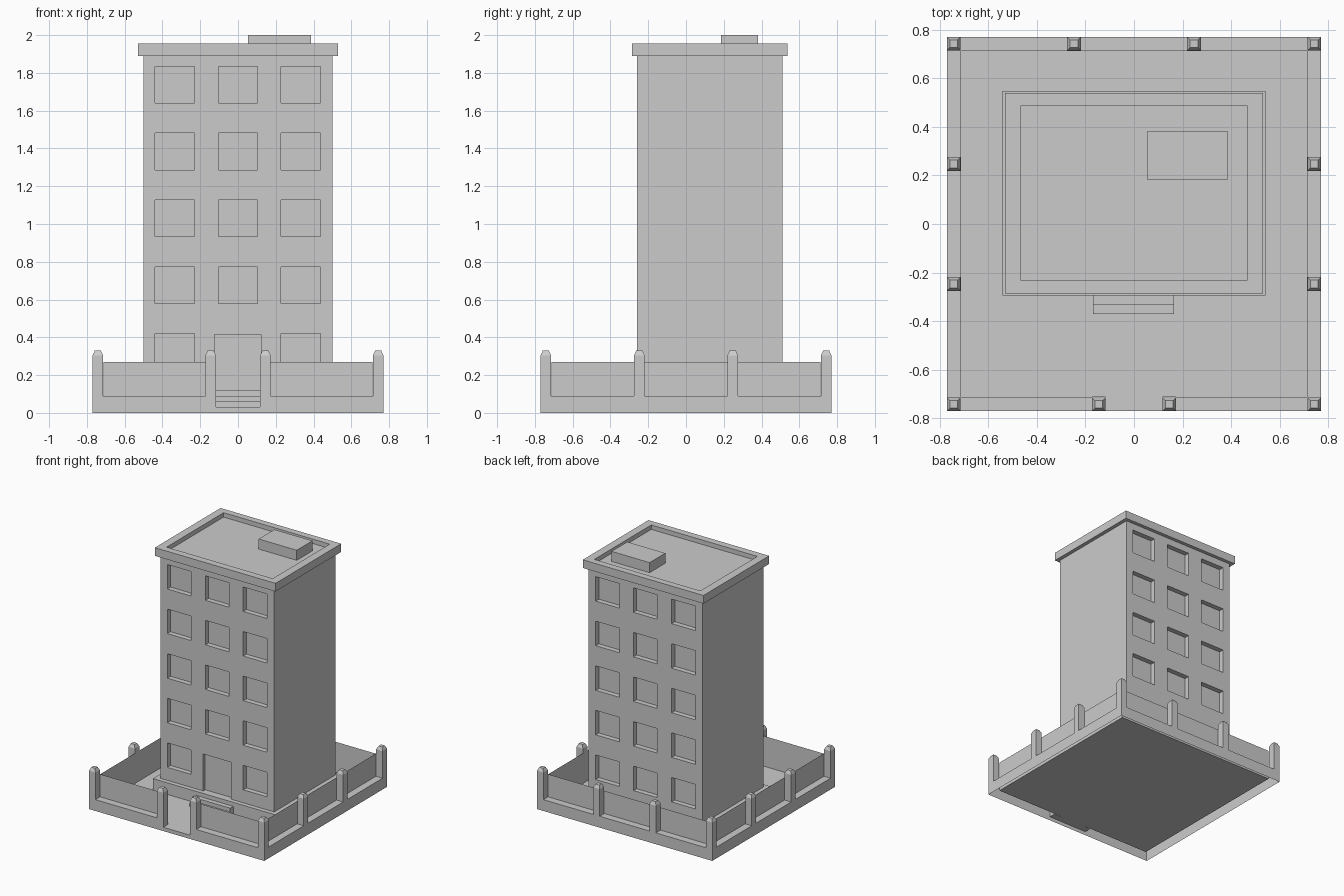
import bpy, bmesh

if "Cube" in bpy.data.objects:
    bpy.data.objects.remove(bpy.data.objects["Cube"])


def finish(bm, name):
    mesh = bpy.data.meshes.new(name)
    bm.to_mesh(mesh)
    bm.free()
    obj = bpy.data.objects.new(name, mesh)
    bpy.context.collection.objects.link(obj)
    return obj


def loft(bm, rings, caps=True):
    """Join rectangular rings (x0, x1, y0, y1, z) into a shell."""
    loops = [[bm.verts.new(p) for p in
              ((x0, y0, z), (x1, y0, z), (x1, y1, z), (x0, y1, z))]
             for x0, x1, y0, y1, z in rings]
    for a, b in zip(loops, loops[1:]):
        for i in range(4):
            j = (i + 1) % 4
            bm.faces.new((a[i], a[j], b[j], b[i]))
    if caps:
        bm.faces.new(loops[0][::-1])
        bm.faces.new(loops[-1])


def box(bm, x0, x1, y0, y1, z0, z1):
    loft(bm, [(x0, x1, y0, y1, z0), (x0, x1, y0, y1, z1)])


def box_object(name, *size):
    bm = bmesh.new()
    box(bm, *size)
    return finish(bm, name)


OUT, IN, FLOOR, LEDGE = 0.77, 0.712, 0.03, 0.09
POST = 0.028            # half width of a post
GATE = 0.145            # gate post centre
GATE_OUT = GATE + POST


def square(r, z):
    return (-r, r, -r, r, z)


def fence_part(name, rings):
    """Ring round the plot with the gate opening cut out at the front."""
    bm = bmesh.new()
    loft(bm, rings, caps=False)
    for co, no in (((GATE_OUT, 0, 0), (1, 0, 0)), ((-GATE_OUT, 0, 0), (1, 0, 0)),
                   ((0, 0, FLOOR), (0, 0, 1))):
        bmesh.ops.bisect_plane(bm, geom=bm.verts[:] + bm.edges[:] + bm.faces[:],
                               plane_co=co, plane_no=no)
    gone = []
    for f in bm.faces:
        c = f.calc_center_median()
        if abs(c.x) < GATE_OUT and c.y < -0.6 and c.z > FLOOR + 0.001:
            gone.append(f)
    bmesh.ops.delete(bm, geom=gone, context='FACES')
    return finish(bm, name)


# Plot: yard floor, gate threshold, hollow kerb, thin wall panels
bm = bmesh.new()
loft(bm, [square(IN, FLOOR)], caps=False)
bm.faces.new(bm.verts[:])
t = GATE - POST
bm.faces.new([bm.verts.new(p) for p in ((-t, -OUT, FLOOR), (t, -OUT, FLOOR),
                                        (t, -IN, FLOOR), (-t, -IN, FLOOR))])
finish(bm, "yard_floor")
fence_part("wall_kerb", [square(OUT, 0), square(OUT, LEDGE), square(IN, LEDGE)])
fence_part("wall_panels", [square(IN, FLOOR), square(IN, 0.27)])

# Fence posts with tapered caps
c = OUT - POST
spots = [(sx * c, sy * c, LEDGE) for sx in (-1, 1) for sy in (-1, 1)]
for s in (-1, 1):
    spots += [(s * 0.247, c, LEDGE), (s * GATE, -c, FLOOR)]
    spots += [(s * c, y, LEDGE) for y in (-0.247, 0.247)]
bm = bmesh.new()
for x, y, z0 in spots:
    loft(bm, [(x - r, x + r, y - r, y + r, z)
              for r, z in ((POST, z0), (POST, 0.305), (0.016, 0.33))])
finish(bm, "fence_posts")

# Plinth and entrance steps
box_object("plinth", -0.54, 0.54, -0.295, 0.548, FLOOR, 0.122)
box_object("lower_step", -0.168, 0.165, -0.37, -0.295, FLOOR, 0.06)
box_object("upper_step", -0.168, 0.165, -0.333, -0.295, 0.06, 0.09)

# Tower body with recessed windows front and back, and a door
FRONT, BACK, DEPTH = -0.26, 0.51, 0.04
body = box_object("tower_body", -0.5, 0.5, FRONT, BACK, 0.122, 1.89)
bm = bmesh.new()
for row in range(5):
    z = 0.225 + row * 0.354
    for x in (-0.335, 0, 0.332):
        if row or x:
            box(bm, x - 0.104, x + 0.104, FRONT - 0.1, FRONT + DEPTH, z, z + 0.194)
        box(bm, x - 0.104, x + 0.104, BACK - DEPTH, BACK + 0.1, z, z + 0.194)
box(bm, -0.124, 0.121, FRONT - 0.1, FRONT + 0.025, 0.05, 0.415)
cutter = finish(bm, "opening_cutter")
cutter.hide_render = True
mod = body.modifiers.new("openings", 'BOOLEAN')
mod.operation = 'DIFFERENCE'
mod.solver = 'EXACT'
mod.object = cutter
bpy.context.view_layer.objects.active = body
bpy.ops.object.modifier_apply(modifier=mod.name)
bpy.data.objects.remove(cutter)

# Roof with parapet, and rooftop hut
outer, inner = (-0.53, 0.53, -0.286, 0.538), (-0.466, 0.466, -0.23, 0.485)
bm = bmesh.new()
loft(bm, [outer + (1.89,), outer + (1.955,), inner + (1.955,), inner + (1.92,)])
finish(bm, "roof")
box_object("roof_hut", 0.053, 0.387, 0.184, 0.381, 1.92, 2.0)
